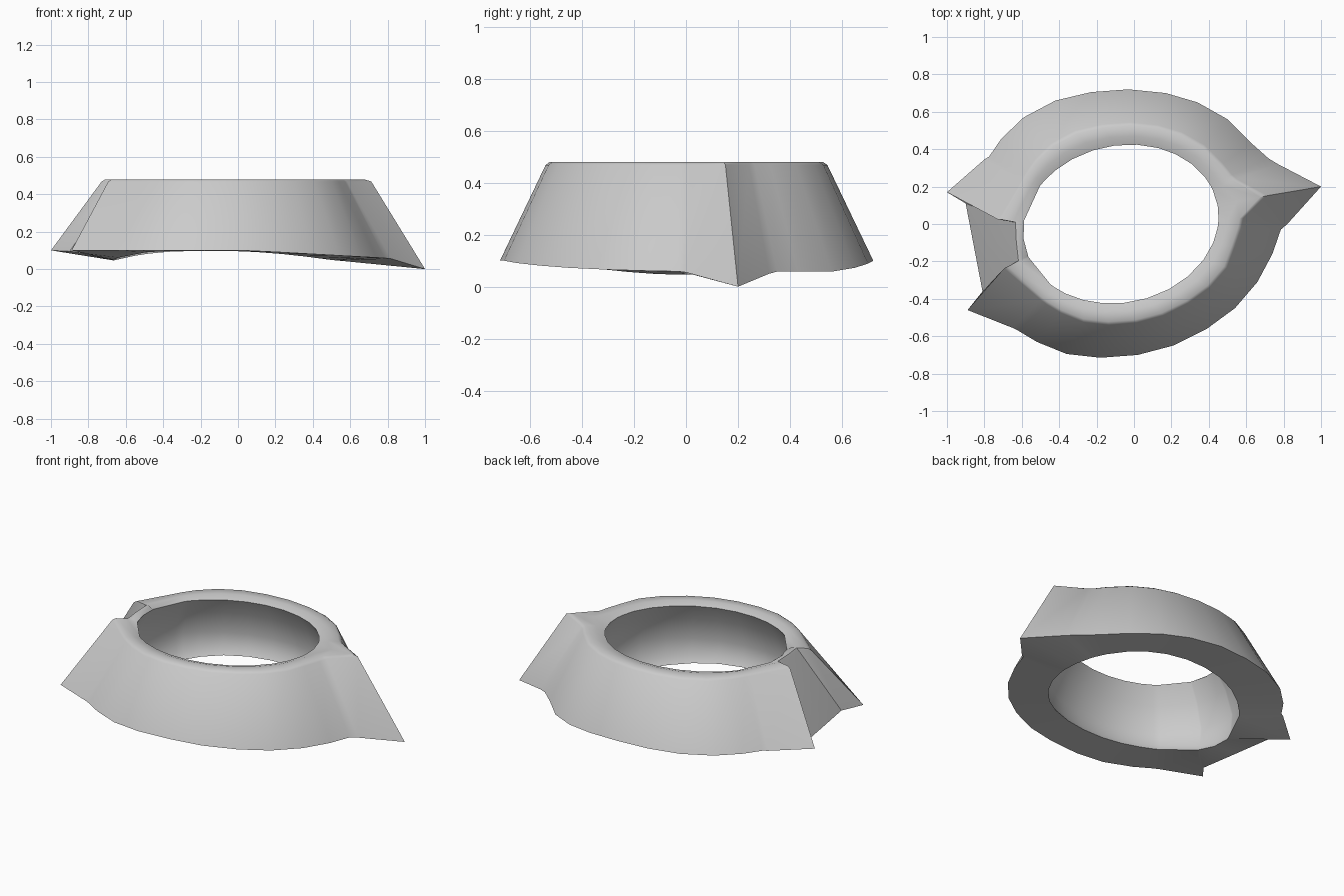
import bpy, bmesh
from math import sin, cos, atan2

if "Cube" in bpy.data.objects:
    bpy.data.objects.remove(bpy.data.objects["Cube"])

TOP = 0.48

# Outer foot outline, counter-clockwise, split into the two curved walls
back_wall = [(.72, .35), (.63, .43), (.50, .56), (.34, .65), (.17, .70),
             (-.03, .72), (-.23, .705), (-.42, .66), (-.59, .57), (-.71, .455), (-.775, .36)]
front_wall = [(-.62, -.57), (-.52, -.63), (-.36, -.695), (-.18, -.715), (.02, -.70),
              (.21, -.65), (.39, -.56), (.54, -.45), (.66, -.31), (.74, -.16),
              (.785, -.03)]


def wall_section(p):
    """Foot point and matching rim point of the tapered wall."""
    x, y = p
    reach = .45 if y > 0 else .75
    z = .1 - .042 * min(1, max(0, (x - .05) / reach))
    return (x, y, z), (x * .75 - (.02 if x > .7 else 0), y * .75)


# Spikes and the recess between the two left spikes: (foot, rim)
right_root_front = [((.82, 0.0, .055), (.58, .03))]
right_spike = [((1.0, .2, 0), (.705, .15)),
               ((.77, .32, .05), (.545, .24))]
left_side = [((-.80, .345, .1), (-.60, .235)),
             ((-1.0, .17, .1), (-.725, .025)),
             ((-.90, .11, .095), (-.64, .01)),
             ((-.855, -.125, .088), (-.635, -.09)),
             ((-.81, -.36, .082), (-.625, -.20)),
             ((-.89, -.46, .1), (-.69, -.235)),
             ((-.65, -.555, .1), (-.495, -.405))]

sections = (right_spike + [wall_section(p) for p in back_wall] + left_side
            + [wall_section(p) for p in front_wall] + right_root_front)


def hole_point(t, grow, z):
    """Slightly skewed oval opening."""
    return (-.07 + .52 * grow * cos(t) + .05 * sin(t), .425 * grow * sin(t), z)


# Stack of loops round the collar: foot, rim chamfer, top, opening, underside
loops = []
for foot, (tx, ty) in sections:
    t = atan2(ty / .425, (tx + .07) / .52)
    edge = hole_point(t, 1.0, TOP)

    def inward(f, z):
        return (tx + (edge[0] - tx) * f, ty + (edge[1] - ty) * f, z)

    low = .098 - .052 * abs(cos(t)) ** (2 if cos(t) > 0 else 4)
    loops.append([foot, inward(-.03, TOP - .012), inward(.12, TOP), inward(.6, TOP),
                  hole_point(t, 1.0, TOP - .015), hole_point(t, 1.13, .36),
                  hole_point(t, 1.22, .22), hole_point(t, 1.2, low + .04),
                  hole_point(t, 1.15, low)])

bm = bmesh.new()
grid = [[bm.verts.new(p) for p in col] for col in loops]
n, m = len(grid), len(grid[0])
for i in range(n):
    a, b = grid[i], grid[(i + 1) % n]
    for j in range(m):
        k = (j + 1) % m
        bm.faces.new((a[j], b[j], b[k], a[k]))
bmesh.ops.recalc_face_normals(bm, faces=bm.faces)

mesh = bpy.data.meshes.new("spiked_collar")
bm.to_mesh(mesh)
bm.free()
collar = bpy.data.objects.new("spiked_collar", mesh)
bpy.context.collection.objects.link(collar)
bpy.context.view_layer.objects.active = collar
collar.select_set(True)
bpy.ops.object.shade_smooth_by_angle(angle=.7)
